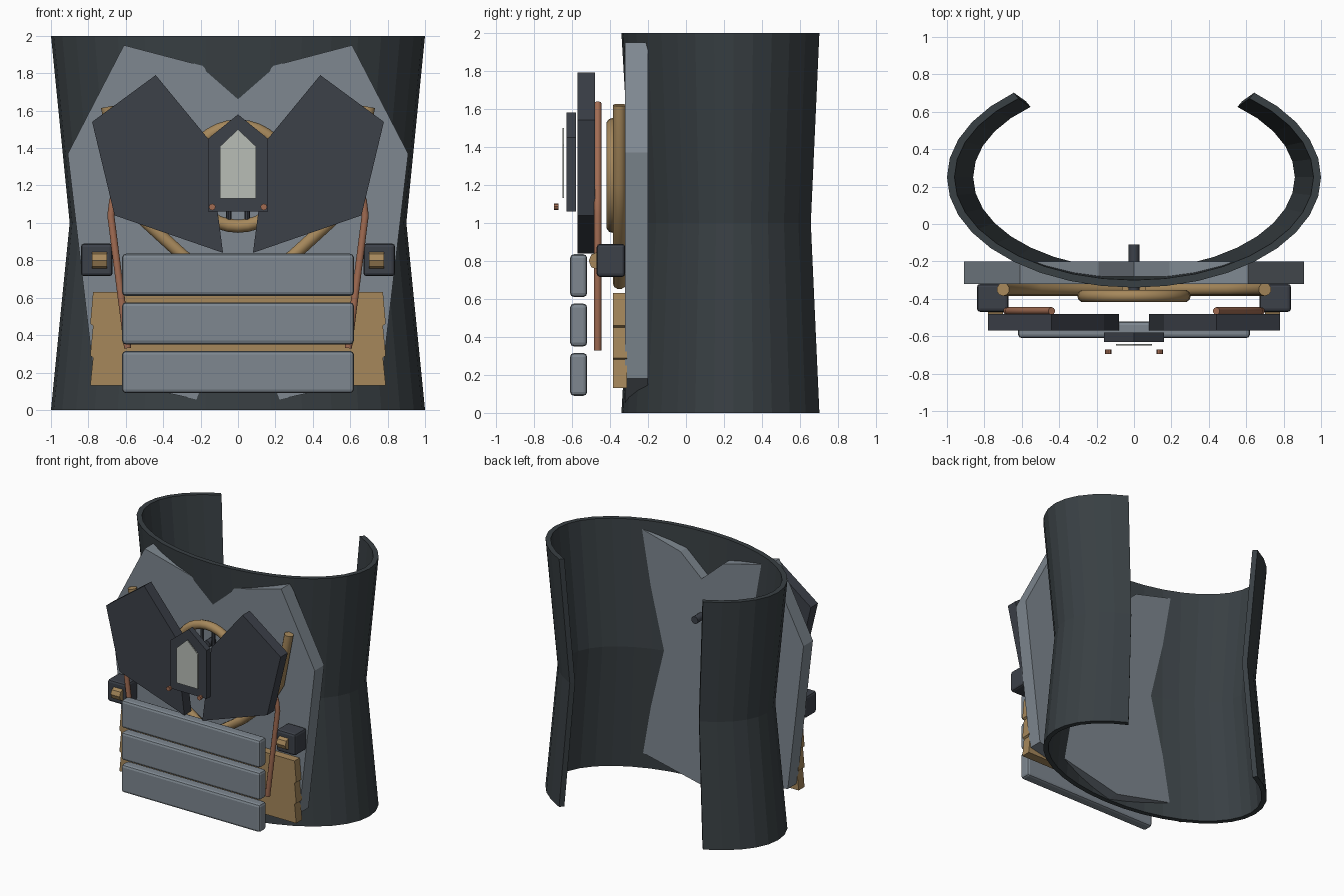
import bpy, bmesh, math
from mathutils import Vector

if "Cube" in bpy.data.objects:
    bpy.data.objects.remove(bpy.data.objects["Cube"])


def material(name, rgb):
    m = bpy.data.materials.new(name)
    m.diffuse_color = (*rgb, 1)
    m.use_nodes = True
    m.node_tree.nodes["Principled BSDF"].inputs["Base Color"].default_value = m.diffuse_color
    return m


CHARCOAL = material("charcoal", (0.040, 0.050, 0.056))
DARK = material("dark_slate", (0.045, 0.052, 0.066))
STEEL = material("blue_grey", (0.21, 0.245, 0.28))
GOLD = material("old_gold", (0.38, 0.245, 0.105))
COPPER = material("copper", (0.36, 0.15, 0.085))
GLASS = material("pale_glass", (0.48, 0.51, 0.47))


def finish(name, bm, mat, smooth=False):
    bmesh.ops.recalc_face_normals(bm, faces=bm.faces)
    me = bpy.data.meshes.new(name)
    bm.to_mesh(me)
    bm.free()
    ob = bpy.data.objects.new(name, me)
    bpy.context.collection.objects.link(ob)
    me.materials.append(mat)
    if smooth:
        bpy.ops.object.select_all(action='DESELECT')
        ob.select_set(True)
        bpy.context.view_layer.objects.active = ob
        bpy.ops.object.shade_smooth_by_angle(angle=math.radians(40))
    return ob


def plate(name, outline, y0, y1, mat):
    """Flat x-z outline given thickness from y0 to y1."""
    bm = bmesh.new()
    face = bm.faces.new([bm.verts.new((x, y0, z)) for x, z in outline])
    ext = bmesh.ops.extrude_face_region(bm, geom=[face])
    for v in ext["geom"]:
        if isinstance(v, bmesh.types.BMVert):
            v.co.y = y1
    return finish(name, bm, mat)


def mirrored(half):
    """Close an outline by mirroring its right half; skips points on x = 0."""
    return half + [(-x, z) for x, z in reversed(half) if x > 0]


def box(name, lo, hi, mat, bevel=0.0):
    bm = bmesh.new()
    bmesh.ops.create_cube(bm, size=1)
    for v in bm.verts:
        v.co = Vector([(a + b) / 2 + c * (b - a) for a, b, c in zip(lo, hi, v.co)])
    if bevel:
        bmesh.ops.bevel(bm, geom=bm.edges[:], offset=bevel, segments=2,
                        profile=0.5, affect='EDGES')
    return finish(name, bm, mat)


def rod(name, points, radius, mat, sides=10):
    """Round bar along a path of points."""
    cu = bpy.data.curves.new(name, 'CURVE')
    cu.dimensions = '3D'
    sp = cu.splines.new('POLY')
    sp.points.add(len(points) - 1)
    for p, co in zip(sp.points, points):
        p.co = (*co, 1)
        p.radius = 1
    cu.bevel_depth = radius
    cu.bevel_resolution = max(0, sides // 2 - 2)
    cu.use_fill_caps = True
    tmp = bpy.data.objects.new(name + "_path", cu)
    bpy.context.collection.objects.link(tmp)
    bpy.context.view_layer.update()
    me = bpy.data.meshes.new_from_object(
        tmp.evaluated_get(bpy.context.evaluated_depsgraph_get()))
    bm = bmesh.new()
    bm.from_mesh(me)
    bpy.data.objects.remove(tmp)
    bpy.data.meshes.remove(me)
    bmesh.ops.remove_doubles(bm, verts=bm.verts, dist=0.0005)
    return finish(name, bm, mat, smooth=True)


# Open-backed torso shell with a narrow waist
bm = bmesh.new()
SEG, THICK, CY = 28, 0.04, 0.25
rings = []
for z, s in ((0, 1.0), (1, 0.9), (2, 1.0)):
    for inset in (0, THICK):
        ring = []
        for i in range(SEG + 1):
            a = math.radians(-230 + 280 * i / SEG)
            ring.append(bm.verts.new(((s - inset) * math.cos(a),
                                      CY + (0.59 * s - inset) * math.sin(a), z)))
        rings.append(ring)
o0, i0, o1, i1, o2, i2 = rings
for a, b in ((o0, o1), (o1, o2), (i1, i0), (i2, i1), (o2, i2), (i0, o0)):
    for k in range(SEG):
        bm.faces.new((a[k], a[k + 1], b[k + 1], b[k]))
for k in (0, SEG):
    bm.faces.new((o0[k], o1[k], i1[k], i0[k]))
    bm.faces.new((o1[k], o2[k], i2[k], i1[k]))
finish("torso_shell", bm, CHARCOAL)

# Large breastplate
plate("breastplate", mirrored([(0, 1.67), (0.19, 1.84), (0.61, 1.95), (0.91, 1.37),
                               (0.77, 0.18), (0, 0.005)]), -0.32, -0.20, STEEL)

# Lower gold scale panel with notched sides
half = [(0.775, 0.63)]
for z in (0.46, 0.29, 0.13):
    half.append((0.79, z))
    if z > 0.13:
        half.append((0.775, z - 0.01))
plate("scale_panel", mirrored(half), -0.385, -0.31, GOLD)

# Belly slats
for i in range(3):
    z = 0.09 + 0.26 * i
    box("belly_slat", (-0.62, -0.61, z), (0.62, -0.52, z + 0.225), STEEL, 0.02)

# Central ring
bm = bmesh.new()
M, N = 32, 10
grid = []
for i in range(M):
    a = math.tau * i / M
    row = []
    for j in range(N):
        t = math.tau * j / N
        r = 0.268 + 0.035 * math.cos(t)
        row.append(bm.verts.new((r * math.cos(a), -0.385 + 0.035 * math.sin(t),
                                 1.25 + r * math.sin(a))))
    grid.append(row)
for i in range(M):
    for j in range(N):
        bm.faces.new((grid[i][j], grid[(i + 1) % M][j],
                      grid[(i + 1) % M][(j + 1) % N], grid[i][(j + 1) % N]))
finish("center_ring", bm, GOLD, smooth=True)

# Pin through the middle
rod("center_pin", [(0, -0.40, 1.37), (0, -0.11, 1.37)], 0.03, DARK)

# Emblem block with pale window
plate("emblem_block", mirrored([(0, 1.58), (0.16, 1.45), (0.16, 1.06)]),
      -0.63, -0.58, DARK)
plate("emblem_window", mirrored([(0, 1.50), (0.095, 1.41), (0.095, 1.13)]),
      -0.65, -0.641, GLASS)

# Paired parts
for side, s in (("right", 1), ("left", -1)):
    chest = [(0.44, 1.79), (0.78, 1.54), (0.66, 1.04), (0.08, 0.84), (0.16, 1.45)]
    plate(side + "_chest_panel", [(s * x, z) for x, z in chest], -0.57, -0.48, DARK)

    rod(side + "_strap_bar", [(s * x, -0.35, z) for x, z in
        ((0.70, 1.62), (0.62, 1.20), (0.52, 1.03), (0.29, 0.82), (0.08, 0.68))],
        0.035, GOLD)
    rod(side + "_copper_pipe", [(s * x, -0.465, z) for x, z in
        ((0.44, 1.63), (0.58, 1.34), (0.67, 1.12), (0.68, 1.04), (0.59, 0.33))],
        0.02, COPPER)

    # Side buckle and its roller
    xs = sorted((s * 0.67, s * 0.84))
    box(side + "_buckle", (xs[0], -0.47, 0.715), (xs[1], -0.32, 0.89), DARK, 0.018)
    rod(side + "_buckle_roller", [(s * 0.70, -0.465, 0.80), (s * 0.78, -0.465, 0.80)],
        0.047, GOLD, 8)

    # Emblem stud
    rod(side + "_stud", [(s * 0.138, -0.695, 1.085), (s * 0.138, -0.67, 1.085)],
        0.018, COPPER, 8)
    # Thin ring spoke
    rod(side + "_ring_spoke", [(s * 0.05, -0.385, 1.0), (s * 0.05, -0.385, 1.5)],
        0.014, DARK, 8)
